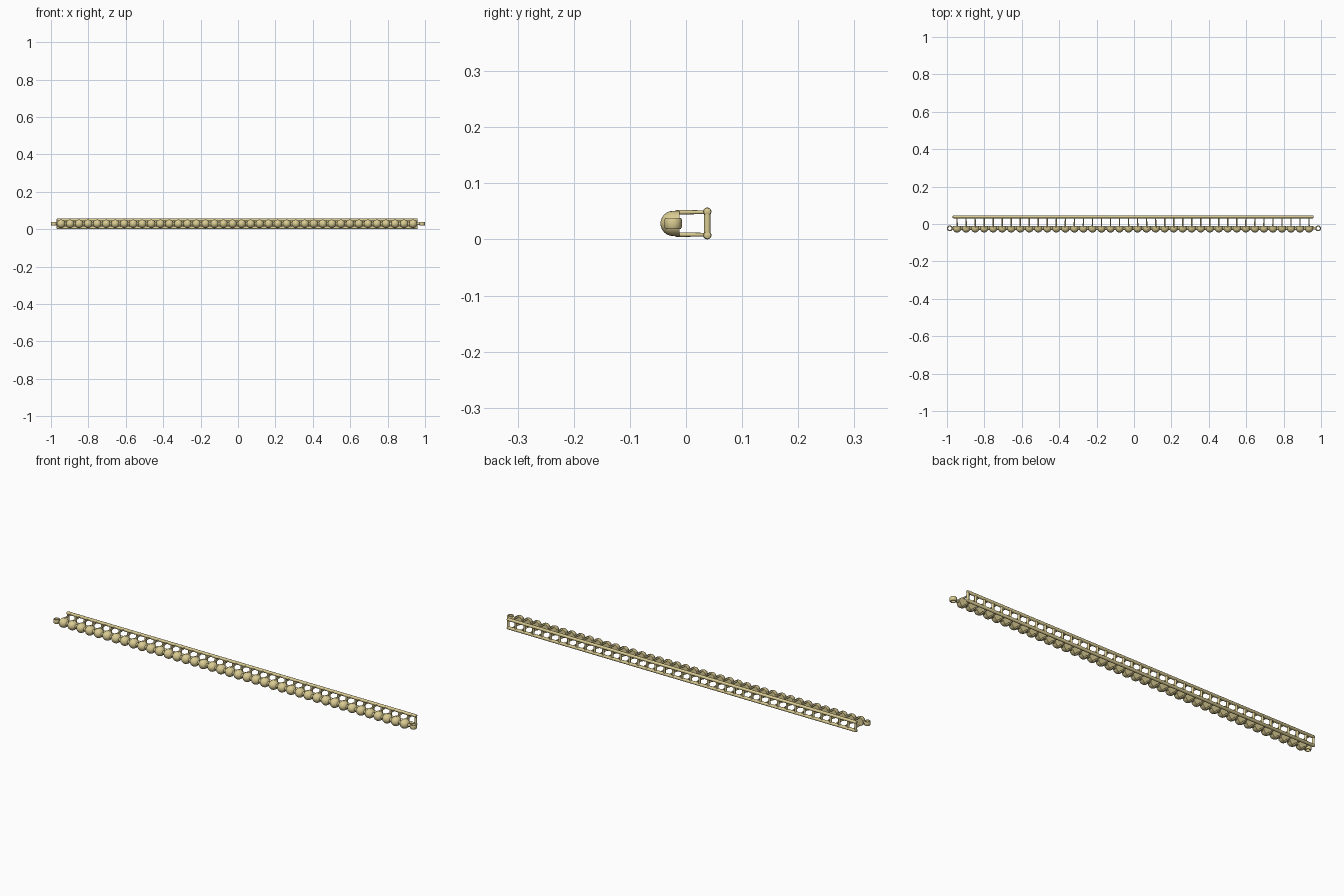
import bpy, bmesh, math
from mathutils import Vector

if "Cube" in bpy.data.objects:
    bpy.data.objects.remove(bpy.data.objects["Cube"])

N = 40                      # beads
PITCH = 1.93 / N
X0 = -0.97                  # left end of the rear ladder
YB, YR = -0.023, 0.038      # bead base plane, rear rail plane
Z_LO, Z_MID, Z_HI = 0.0075, 0.0285, 0.0495

gold = bpy.data.materials.new("gold")
gold.diffuse_color = (0.70, 0.60, 0.29, 1)
gold.use_nodes = True
gold.node_tree.nodes["Principled BSDF"].inputs["Base Color"].default_value = gold.diffuse_color


def finish(name, bm):
    bmesh.ops.recalc_face_normals(bm, faces=bm.faces)
    me = bpy.data.meshes.new(name)
    bm.to_mesh(me)
    bm.free()
    ob = bpy.data.objects.new(name, me)
    bpy.context.collection.objects.link(ob)
    me.materials.append(gold)
    bpy.ops.object.select_all(action='DESELECT')
    ob.select_set(True)
    bpy.context.view_layer.objects.active = ob
    bpy.ops.object.shade_smooth_by_angle(angle=math.radians(40))
    return ob


def rod(bm, a, b, r, r2=None, seg=10):
    a, b = Vector(a), Vector(b)
    d = b - a
    mat = d.to_track_quat('Z', 'Y').to_matrix().to_4x4()
    mat.translation = (a + b) / 2
    bmesh.ops.create_cone(bm, cap_ends=True, segments=seg, radius1=r,
                          radius2=r if r2 is None else r2, depth=d.length, matrix=mat)


def lathe(bm, profile, centre, axis, seg=20):
    """Revolve (radius, height) points; axis is 'Y' or 'Z'."""
    rings = []
    for r, h in profile:
        ring = []
        for k in range(seg):
            t = 2 * math.pi * k / seg
            u, v = r * math.cos(t), r * math.sin(t)
            off = Vector((u, h, v)) if axis == 'Y' else Vector((u, v, h))
            ring.append(bm.verts.new(Vector(centre) + off))
        rings.append(ring)
    return rings


def bridge(bm, rings, closed=False):
    pairs = list(zip(rings, rings[1:]))
    if closed:
        pairs.append((rings[-1], rings[0]))
    for a, b in pairs:
        n = len(a)
        for k in range(n):
            bm.faces.new((a[k], a[(k + 1) % n], b[(k + 1) % n], b[k]))
    if not closed:
        bm.faces.new(rings[0])
        bm.faces.new(rings[-1])


centres = [X0 + PITCH * (i + 0.5) for i in range(N)]

# domed beads: hemisphere with a short straight skirt
R = 0.0225
dome = [(R * math.sin(a), -R * math.cos(a))
        for a in (math.radians(d) for d in (4, 15, 30, 45, 60, 75, 90))]
dome.append((R, 0.011))
bm = bmesh.new()
for x in centres:
    bridge(bm, lathe(bm, dome, (x, YB, Z_MID), 'Y'))
finish("beads", bm)

# links between neighbouring beads
bm = bmesh.new()
for a, b in zip(centres, centres[1:]):
    rod(bm, (a + 0.015, YB, Z_MID), (b - 0.015, YB, Z_MID), 0.010, seg=12)
finish("bead_links", bm)

# struts from each bead back to the rails
bm = bmesh.new()
for x in centres:
    for z in (Z_LO + 0.001, Z_HI - 0.001):
        rod(bm, (x, YB + 0.004, z), (x, YR, z), 0.0042, 0.0032)
finish("struts", bm)

# rear ladder: two long rails and upright rungs
rail = [(0.0035, 0), (0.0065, 0.0015), (0.0075, 0.005),
        (0.0075, 1.925), (0.0065, 1.9285), (0.0035, 1.93)]
bm = bmesh.new()
for z in (Z_LO, Z_HI):
    rings = []
    for r, h in rail:
        rings.append([bm.verts.new((X0 + h, YR + r * math.cos(k * math.pi / 6),
                                    z + r * math.sin(k * math.pi / 6))) for k in range(12)])
    bridge(bm, rings)
finish("rear_rails", bm)

bm = bmesh.new()
for i in range(N + 1):
    x = min(max(X0 + PITCH * i, X0 + 0.006), X0 + 1.924)
    rod(bm, (x, YR, Z_LO), (x, YR, Z_HI), 0.0058)
finish("rear_rungs", bm)

# end loops: upright-axis rings with a short neck to the end beads
bm = bmesh.new()
ring = [(0.0155, -0.007), (0.0155, 0.007), (0.0135, 0.010), (0.0105, 0.010),
        (0.0090, 0.007), (0.0090, -0.007), (0.0105, -0.010), (0.0135, -0.010)]
for s, end in ((-1, centres[0]), (1, centres[-1])):
    cx = s * 0.9845
    bridge(bm, lathe(bm, ring, (cx, YB, Z_MID), 'Z', 24), closed=True)
    rod(bm, (cx - s * 0.011, YB, Z_MID), (end, YB, Z_MID), 0.0075, seg=12)
finish("end_loops", bm)
